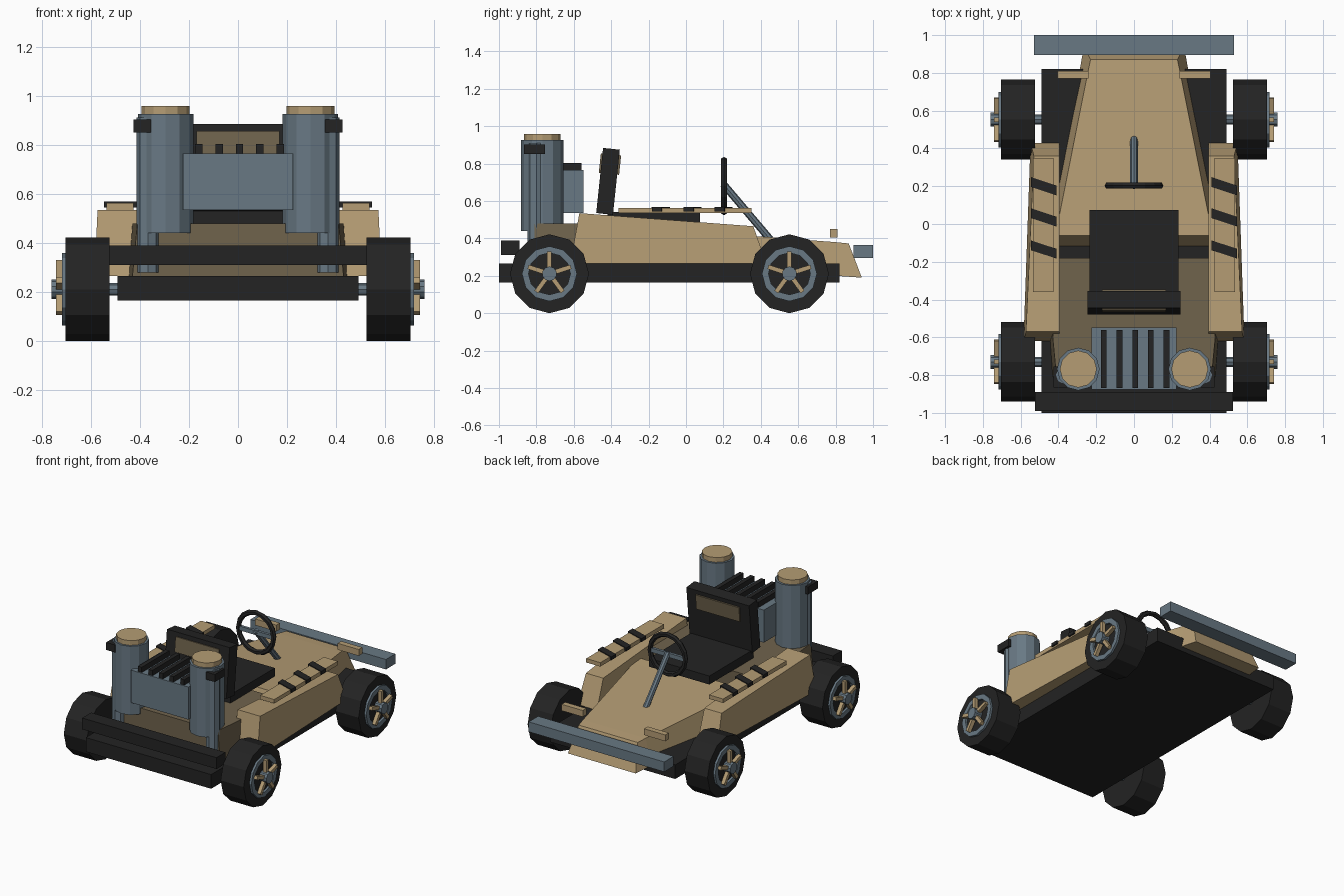
import bpy, bmesh, math
from mathutils import Matrix, Vector

if "Cube" in bpy.data.objects:
    bpy.data.objects.remove(bpy.data.objects["Cube"])


def material(name, rgb):
    m = bpy.data.materials.new(name)
    m.diffuse_color = (*rgb, 1)
    m.use_nodes = True
    m.node_tree.nodes["Principled BSDF"].inputs["Base Color"].default_value = m.diffuse_color
    return m


TAN = material("tan", (0.46, 0.335, 0.175))
BROWN = material("dark brown", (0.16, 0.125, 0.073))
BLUE = material("steel blue", (0.14, 0.19, 0.23))
BLACK = material("black", (0.017, 0.017, 0.017))


def finish(name, bm, mat):
    bmesh.ops.recalc_face_normals(bm, faces=bm.faces)
    me = bpy.data.meshes.new(name)
    bm.to_mesh(me)
    bm.free()
    me.materials.append(mat)
    ob = bpy.data.objects.new(name, me)
    bpy.context.collection.objects.link(ob)
    return ob


def box(name, mat, x, y, z, turn=None):
    """Box from (min, max) ranges, optionally rotated about its centre."""
    bm = bmesh.new()
    c = Vector([sum(r) / 2 for r in (x, y, z)])
    size = [abs(r[1] - r[0]) for r in (x, y, z)]
    m = Matrix.Translation(c) @ (turn or Matrix()) @ Matrix.Diagonal((*size, 1))
    bmesh.ops.create_cube(bm, size=1, matrix=m)
    return finish(name, bm, mat)


def rod(name, mat, a, b, r, sides):
    """Cylinder between two points."""
    a, b = Vector(a), Vector(b)
    d = b - a
    bm = bmesh.new()
    m = Matrix.Translation((a + b) / 2) @ d.to_track_quat('Z', 'Y').to_matrix().to_4x4()
    bmesh.ops.create_cone(bm, cap_ends=True, segments=sides, radius1=r, radius2=r,
                          depth=d.length, matrix=m)
    return finish(name, bm, mat)


def loft(name, mat, rings):
    """Closed skin through matching point rings."""
    bm = bmesh.new()
    rs = [[bm.verts.new(p) for p in ring] for ring in rings]
    n = len(rs[0])
    for a, b in zip(rs, rs[1:]):
        for i in range(n):
            bm.faces.new((a[i], a[(i + 1) % n], b[(i + 1) % n], b[i]))
    bm.faces.new(rs[0])
    bm.faces.new(rs[-1])
    return finish(name, bm, mat)


def lathe(name, mat, section, centre, axis, sides):
    """Revolve closed (radius, offset) section about the X or Y axis."""
    bm = bmesh.new()
    rings = []
    for k in range(sides):
        t = 2 * math.pi * k / sides
        ring = []
        for r, o in section:
            u, v = r * math.sin(t), r * math.cos(t)
            p = Vector((o, u, v)) if axis == 'X' else Vector((u, o, v))
            ring.append(bm.verts.new(p + Vector(centre)))
        rings.append(ring)
    n = len(section)
    for k in range(sides):
        a, b = rings[k], rings[(k + 1) % sides]
        for i in range(n):
            bm.faces.new((a[i], a[(i + 1) % n], b[(i + 1) % n], b[i]))
    return finish(name, bm, mat)


# chassis and bumpers
box("chassis_plate", BLACK, (-0.49, 0.49), (-1, 0.82), (0.165, 0.265))
box("engine_end_bumper", BLACK, (-0.525, 0.525), (-0.99, -0.89), (0.31, 0.39))
box("nose_bumper", BLUE, (-0.53, 0.53), (0.895, 1), (0.295, 0.365))

# tapered nose and engine deck: (y bottom, z bottom, half width), then top
def tapered(name, mat, ends):
    loft(name, mat, [[(-wb, yb, zb), (wb, yb, zb), (wt, yt, zt), (-wt, yt, zt)]
                     for yb, zb, wb, yt, zt, wt in ends])


tapered("nose", TAN, [(-0.12, 0.25, 0.42, -0.06, 0.445, 0.40),
                      (0.10, 0.25, 0.42, 0.02, 0.438, 0.40),
                      (0.80, 0.20, 0.29, 0.80, 0.38, 0.245),
                      (0.94, 0.19, 0.265, 0.87, 0.373, 0.23)])
tapered("engine_deck", BROWN, [(-0.81, 0.265, 0.43, -0.81, 0.48, 0.41),
                               (-0.60, 0.265, 0.445, -0.60, 0.48, 0.43),
                               (-0.18, 0.265, 0.42, -0.18, 0.48, 0.41)])

# seat
lean = Matrix.Rotation(math.radians(-6), 4, 'X')
box("seat_cushion", BLACK, (-0.235, 0.235), (-0.42, 0.075), (0.48, 0.54))
box("seat_back", BLACK, (-0.245, 0.245), (-0.462, -0.372), (0.53, 0.88), lean)
box("seat_panel", BROWN, (-0.17, 0.17), (-0.461, -0.352), (0.745, 0.85), lean)

# steering wheel, crossbar and column
ring = [(0.138 + 0.018 * math.cos(a), 0.018 * math.sin(a))
        for a in [2 * math.pi * i / 6 for i in range(6)]]
lathe("steering_wheel", BLACK, ring, (0, 0.203, 0.68), 'Y', 16)
box("steering_crossbar", BLUE, (-0.13, 0.13), (0.193, 0.213), (0.665, 0.695))
rod("steering_column", BLUE, (0, 0.2, 0.69), (0, 0.45, 0.395), 0.02, 8)

# engine block with cooling fins
box("engine_block", BLUE, (-0.225, 0.225), (-0.875, -0.548), (0.535, 0.765))
for i in range(5):
    x = -0.16 + 0.083 * i
    box("cooling_fin", BLACK, (x - 0.015, x + 0.015), (-0.868, -0.56), (0.76, 0.803))

for s in (1, -1):
    # exhaust stacks
    rod("exhaust_stack", BLUE, (s * 0.295, -0.768, 0.44), (s * 0.295, -0.768, 0.925), 0.113, 12)
    rod("stack_cap", TAN, (s * 0.295, -0.768, 0.92), (s * 0.295, -0.768, 0.958), 0.098, 12)
    rod("stack_pipe", BLUE, (s * 0.367, -0.80, 0.28), (s * 0.367, -0.80, 0.91), 0.047, 8)
    box("stack_clip", BLACK, (s * 0.355, s * 0.425), (-0.865, -0.755), (0.85, 0.903))

    # side pod, longer at the bottom
    loft("side_pod", TAN,
         [[(s * xi, -0.62, 0.265), (s * xi, -0.57, 0.535), (s * xi, 0.36, 0.465), (s * xi, 0.43, 0.265)]
          if xi < 0.5 else
          [(s * 0.585, -0.62, 0.265), (s * 0.572, -0.57, 0.535), (s * 0.53, 0.36, 0.465), (s * 0.548, 0.43, 0.265)]
          for xi in (0.395, 0.58)])
    box("pod_plate", TAN, (s * 0.425, s * 0.535), (-0.36, 0.35), (0.535, 0.563))
    for y in (0.2, 0.035, -0.135):
        ob = box("pod_stripe", BLACK, (s * 0.41, s * 0.545), (y - 0.026, y + 0.026), (0.545, 0.569))
        for v in ob.data.vertices:
            v.co.y -= 0.33 * (v.co.x - s * 0.478)
    box("nose_tab", TAN, (s * 0.24, s * 0.405), (0.77, 0.81), (0.405, 0.45))
    
    # wheels
    for y in (-0.73, 0.553):
        c = (0, y, 0.211)
        rod("axle", BLUE, (s * 0.40, y, 0.211), (s * 0.75, y, 0.211), 0.026, 8)
        lathe("tyre", BLACK, [(0.211, s * 0.523), (0.211, s * 0.703),
                              (0.02, s * 0.703), (0.02, s * 0.523)], c, 'X', 12)
        lathe("rim", BLUE, [(0.147, s * 0.70), (0.147, s * 0.718),
                            (0.112, s * 0.718), (0.112, s * 0.70)], c, 'X', 12)
        rod("hub", BLUE, (s * 0.70, y, 0.211), (s * 0.76, y, 0.211), 0.039, 10)
        for k in range(5):
            turn = Matrix.Rotation(2 * math.pi * k / 5, 4, 'X')
            p = turn @ Vector((0, 0, 0.075))
            box("spoke", TAN, (s * 0.715, s * 0.742), (y + p.y - 0.012, y + p.y + 0.012),
                (0.211 + p.z - 0.045, 0.211 + p.z + 0.045), turn)
